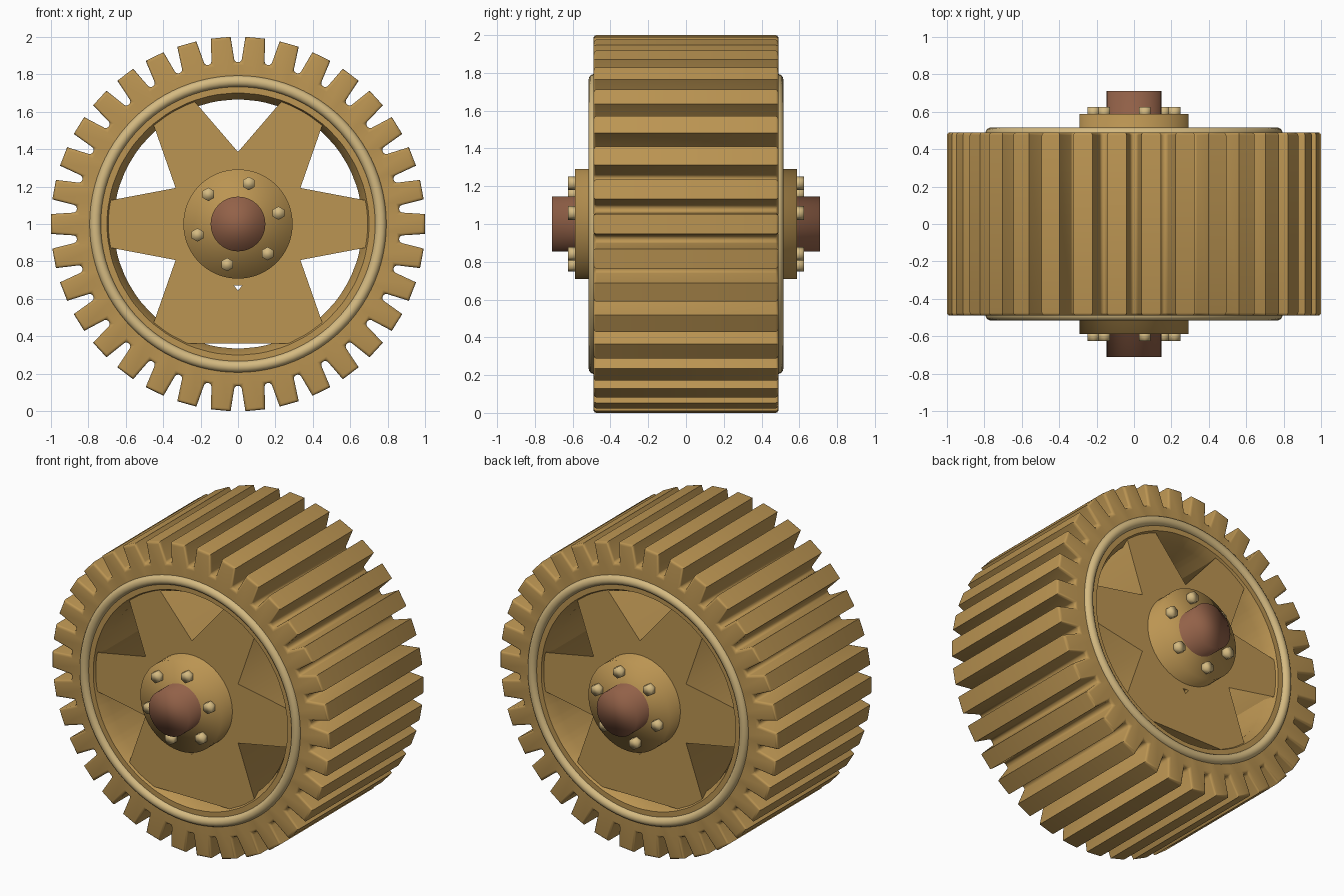
import bpy, bmesh
from math import sin, cos, pi, radians
from mathutils import Matrix, Vector

if "Cube" in bpy.data.objects:
    bpy.data.objects.remove(bpy.data.objects["Cube"])

C = Vector((0, 0, 1))          # wheel centre, axle along y
ROT = Matrix.Rotation(pi / 2, 4, 'X')


def material(name, rgb):
    m = bpy.data.materials.new(name)
    m.diffuse_color = (*rgb, 1)
    m.use_nodes = True
    m.node_tree.nodes["Principled BSDF"].inputs["Base Color"].default_value = m.diffuse_color
    return m


GOLD = material("bronze", (0.50, 0.30, 0.085))
PALE = material("pale_bronze", (0.66, 0.49, 0.22))
BROWN = material("brown_steel", (0.29, 0.12, 0.065))


def finish(bm, name, mat):
    bmesh.ops.recalc_face_normals(bm, faces=bm.faces)
    me = bpy.data.meshes.new(name)
    bm.to_mesh(me)
    bm.free()
    ob = bpy.data.objects.new(name, me)
    bpy.context.collection.objects.link(ob)
    me.materials.append(mat)
    return ob


def smooth(ob, angle=180):
    bpy.ops.object.select_all(action='DESELECT')
    ob.select_set(True)
    bpy.context.view_layer.objects.active = ob
    bpy.ops.object.shade_smooth_by_angle(angle=radians(angle))


def cylinder(bm, x, z, r, y0, y1, sides):
    m = Matrix.Translation((x, (y0 + y1) / 2, z)) @ ROT
    bmesh.ops.create_cone(bm, cap_ends=True, segments=sides, radius1=r,
                          radius2=r, depth=abs(y1 - y0), matrix=m)


# toothed rim: outer tooth profile joined to a bore that widens at both faces
TEETH, HALF_W = 34, 0.49
BORE = ((0.70, HALF_W), (0.665, 0.42), (0.665, -0.42), (0.70, -HALF_W))
bm = bmesh.new()
loops = []
for i in range(TEETH):
    a = 2 * pi * i / TEETH
    for r, w in ((0.865, -0.062), (1.001, -0.053), (1.001, 0.053), (0.865, 0.062)):
        t = a + w / r
        loops.append([bm.verts.new((rr * cos(t), y, 1 + rr * sin(t)))
                      for rr, y in ((r, -HALF_W), (r, HALF_W), *BORE)])
for i, p in enumerate(loops):
    q = loops[(i + 1) % len(loops)]
    for k in range(6):
        j = (k + 1) % 6
        bm.faces.new((p[k], p[j], q[j], q[k]))
# round the face outlines and tooth roots
soft = []
for i, p in enumerate(loops):
    q = loops[(i + 1) % len(loops)]
    soft += [bm.edges.get((p[0], q[0])), bm.edges.get((p[1], q[1]))]
    if i % 4 in (0, 3):
        soft.append(bm.edges.get((p[0], p[1])))
bmesh.ops.recalc_face_normals(bm, faces=bm.faces)
bmesh.ops.bevel(bm, geom=soft, offset=0.016, segments=3, profile=0.5,
                affect='EDGES', clamp_overlap=True)
smooth(finish(bm, "toothed_rim", GOLD), 50)

# spoked web: star outline, lowest window closed apart from a slit and a small hole
outline = []
for k in range(6):
    a = 60 * k
    for deg, r in ((a - 10, 0.71), (a + 10, 0.71), (a + 30, 0.385)):
        if deg == 270:
            continue
        if deg in (250, 290):
            outline.append((0.27 if deg == 290 else -0.27, -0.638))
        else:
            outline.append((r * cos(radians(deg)), r * sin(radians(deg))))
small_hole = [(-0.022, -0.328), (0.022, -0.328), (0, -0.356)]
cu = bpy.data.curves.new("spoked_web", 'CURVE')
cu.dimensions = '2D'
cu.fill_mode = 'BOTH'
cu.extrude = 0.475
for pts in (outline, small_hole):
    s = cu.splines.new('POLY')
    s.points.add(len(pts) - 1)
    for p, (x, y) in zip(s.points, pts):
        p.co = (x, y, 0, 1)
    s.use_cyclic_u = True
cu.materials.append(GOLD)
web = bpy.data.objects.new("spoked_web", cu)
bpy.context.collection.objects.link(web)
web.location = C
web.rotation_euler = (pi / 2, 0, 0)
bpy.ops.object.select_all(action='DESELECT')
web.select_set(True)
bpy.context.view_layer.objects.active = web
bpy.ops.object.convert(target='MESH')

# raised rings, one per face
for side, tag in ((-1, "front"), (1, "back")):
    bpy.ops.mesh.primitive_torus_add(location=(0, side * 0.485, 1), rotation=(pi / 2, 0, 0),
                                     major_radius=0.763, minor_radius=0.031,
                                     major_segments=96, minor_segments=16)
    ring = bpy.context.object
    ring.name = tag + "_ring"
    ring.data.materials.append(PALE)
    smooth(ring)

# hub and axle
for name, r, y, mat in (("hub", 0.292, 0.588, GOLD), ("axle", 0.146, 0.71, BROWN)):
    bm = bmesh.new()
    cylinder(bm, 0, 1, r, -y, y, 64)
    smooth(finish(bm, name, mat))

# hex bolts round the hub
for side, tag in ((-1, "front"), (1, "back")):
    bm = bmesh.new()
    for k in range(6):
        a = radians(15 + 60 * k)
        cylinder(bm, 0.224 * cos(a), 1 + 0.224 * sin(a), 0.036, side * 0.57, side * 0.625, 6)
    smooth(finish(bm, tag + "_bolts", PALE))
